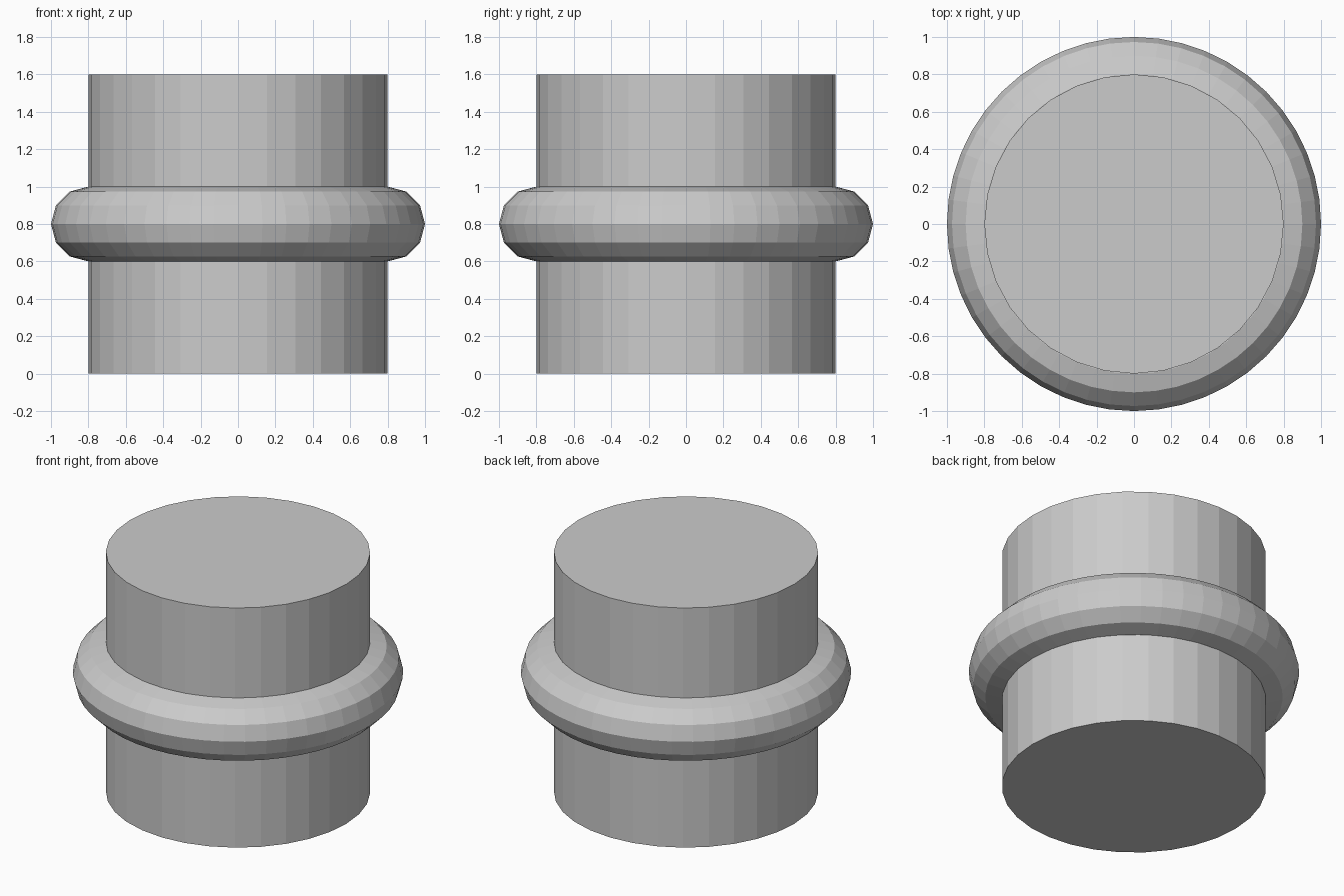
import bpy

if "Cube" in bpy.data.objects:
    bpy.data.objects.remove(bpy.data.objects["Cube"])

# Main drum: solid 32-sided cylinder standing on the ground
bpy.ops.mesh.primitive_cylinder_add(vertices=32, radius=0.8, depth=1.6, location=(0, 0, 0.8))
bpy.context.object.name = "drum"

# Rounded collar: faceted ring around the middle of the drum
bpy.ops.mesh.primitive_torus_add(major_radius=0.8, minor_radius=0.2,
                                 major_segments=48, minor_segments=12,
                                 location=(0, 0, 0.8))
bpy.context.object.name = "collar_ring"
